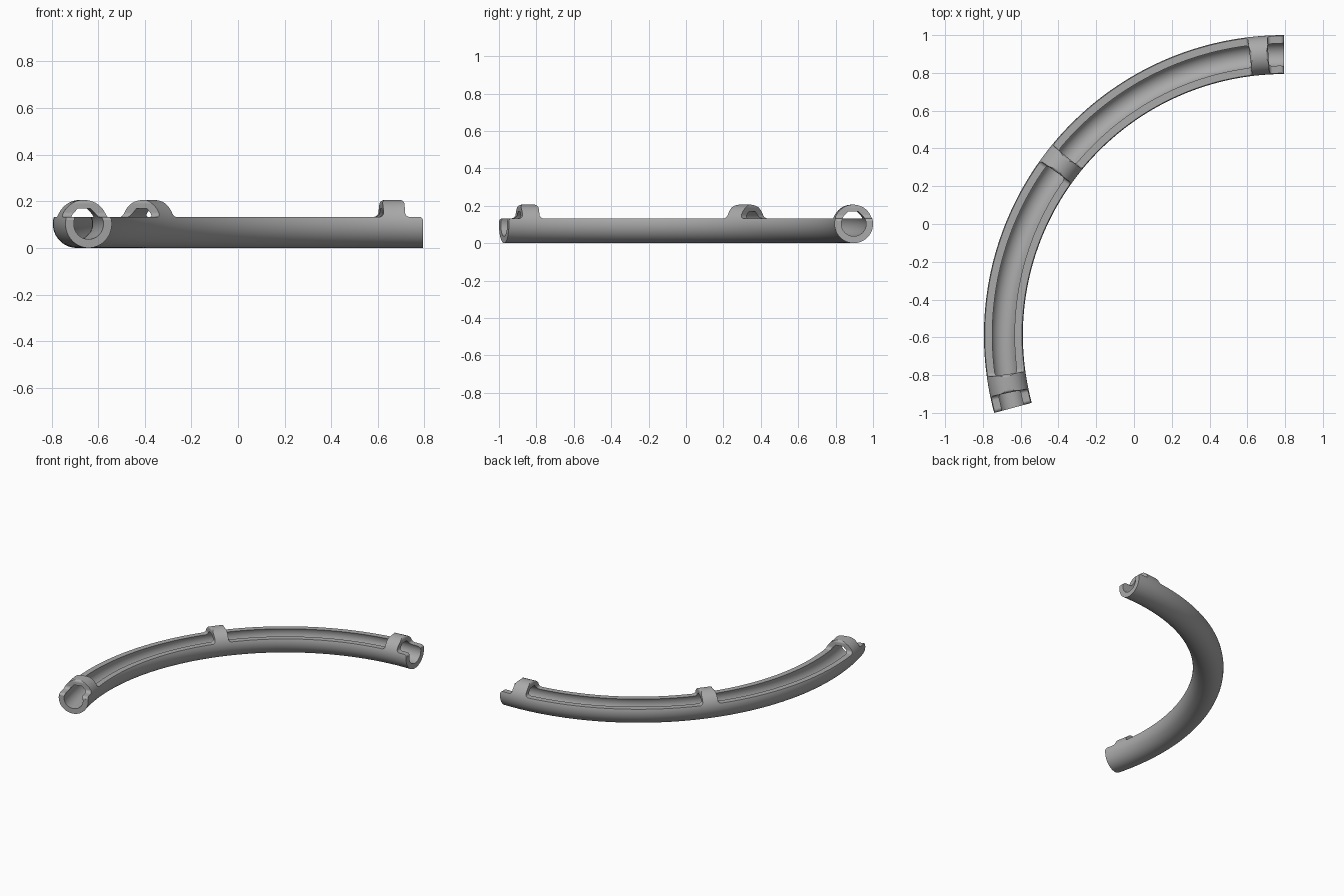
import bpy, bmesh
from math import sin, cos, pi, radians, sqrt

cube = bpy.data.objects.get("Cube")
if cube:
    bpy.data.objects.remove(cube, do_unlink=True)

R_OUT = 0.103                        # tube outer radius
R_IN = 0.066                         # bore radius
R_EDGE = 2 / (1 + sin(radians(15)))  # outer edge of the bend
R_MID = R_EDGE - R_OUT
CX, CY = R_EDGE / 2, 1 - R_EDGE
LENGTH = R_MID * radians(105)
LIP = 0.03                           # lip height above tube axis
ROUND, FILLET = 0.018, 0.02

grey = bpy.data.materials.new("plain grey")
grey.use_nodes = True
colour = (0.4, 0.4, 0.4, 1)
grey.diffuse_color = colour
grey.node_tree.nodes["Principled BSDF"].inputs["Base Color"].default_value = colour


def sweep(name, sections):
    """Solid through sections (s, [(offset, height), ...]) along the bend."""
    bm = bmesh.new()
    rings = []
    for s, profile in sections:
        a = pi / 2 + s / R_MID
        rings.append([bm.verts.new((CX + (R_MID + o) * cos(a),
                                    CY + (R_MID + o) * sin(a),
                                    R_OUT + h)) for o, h in profile])
    n = len(rings[0])
    for r1, r2 in zip(rings, rings[1:]):
        for i in range(n):
            j = (i + 1) % n
            bm.faces.new((r1[i], r1[j], r2[j], r2[i]))
    bm.faces.new(rings[0])
    bm.faces.new(rings[-1])
    bmesh.ops.recalc_face_normals(bm, faces=bm.faces)
    mesh = bpy.data.meshes.new(name)
    bm.to_mesh(mesh)
    bm.free()
    mesh.materials.append(grey)
    obj = bpy.data.objects.new(name, mesh)
    bpy.context.collection.objects.link(obj)
    return obj


def stations(a, b, count=84):
    return [a + (b - a) * i / count for i in range(count + 1)]


def arc(cs, ch, r, t0, t1, steps=8):
    return [(cs + r * cos(radians(t0 + (t1 - t0) * i / steps)),
             ch + r * sin(radians(t0 + (t1 - t0) * i / steps)))
            for i in range(steps + 1)]


def wall(edge):
    """Rounded clip edge falling to a filleted base, going towards +s."""
    return (arc(edge - ROUND, R_OUT - ROUND, ROUND, 86, 4)
            + arc(edge + FILLET, LIP + FILLET, FILLET, 176, 270))


def free_end(edge):
    """Lip rounded over at the open end, going towards +s."""
    return (arc(edge - ROUND, LIP - ROUND, ROUND, 90, 12)
            + [(edge + 0.03, LIP - ROUND)])


def mirrored(points, pivot):
    return [(2 * pivot - s, h) for s, h in reversed(points)]


def cut(target, cutter):
    cutter.hide_render = True
    mod = target.modifiers.new("cut", "BOOLEAN")
    mod.operation = "DIFFERENCE"
    mod.solver = "EXACT"
    mod.object = cutter
    bpy.context.view_layer.objects.active = target
    bpy.ops.object.modifier_apply(modifier=mod.name)
    bpy.data.objects.remove(cutter, do_unlink=True)


# Curved tube
circle = [(R_OUT * cos(2 * pi * i / 64), R_OUT * sin(2 * pi * i / 64))
          for i in range(64)]
channel = sweep("curved_channel", [(s, circle) for s in stations(0, LENGTH)])

# Round bore with sloped shoulders and a flat roof
bore = arc(0, 0, R_IN, 135, 405, 42)
roof = R_IN * (sqrt(2) - 1)
bore += [(roof, R_IN), (-roof, R_IN)]
cut(channel, sweep("bore_cutter",
                   [(s, bore) for s in stations(-LENGTH / 84, LENGTH * 85 / 84, 86)]))

# Openings left between the three retaining clips
clips = [0.132, LENGTH / 2, LENGTH - 0.132]
HALF = 0.049
gaps = []
for c1, c2 in zip(clips, clips[1:]):
    a, b = c1 + HALF, c2 - HALF
    flat = [(s, LIP) for s in stations(a + FILLET, b - FILLET, 36)[1:-1]]
    gaps.append(wall(a) + flat + mirrored(wall(b), b))
end_gap = wall(clips[2] + HALF) + free_end(LENGTH)
gaps += [end_gap, mirrored(end_gap, LENGTH / 2)]

WIDE, TALL = 0.15, 0.2
for gap in gaps:
    cut(channel, sweep("opening_cutter",
                       [(s, [(-WIDE, h), (WIDE, h), (WIDE, TALL), (-WIDE, TALL)])
                        for s, h in gap]))

bpy.ops.object.select_all(action="DESELECT")
channel.select_set(True)
bpy.context.view_layer.objects.active = channel
bpy.ops.object.shade_smooth_by_angle(angle=radians(30))
